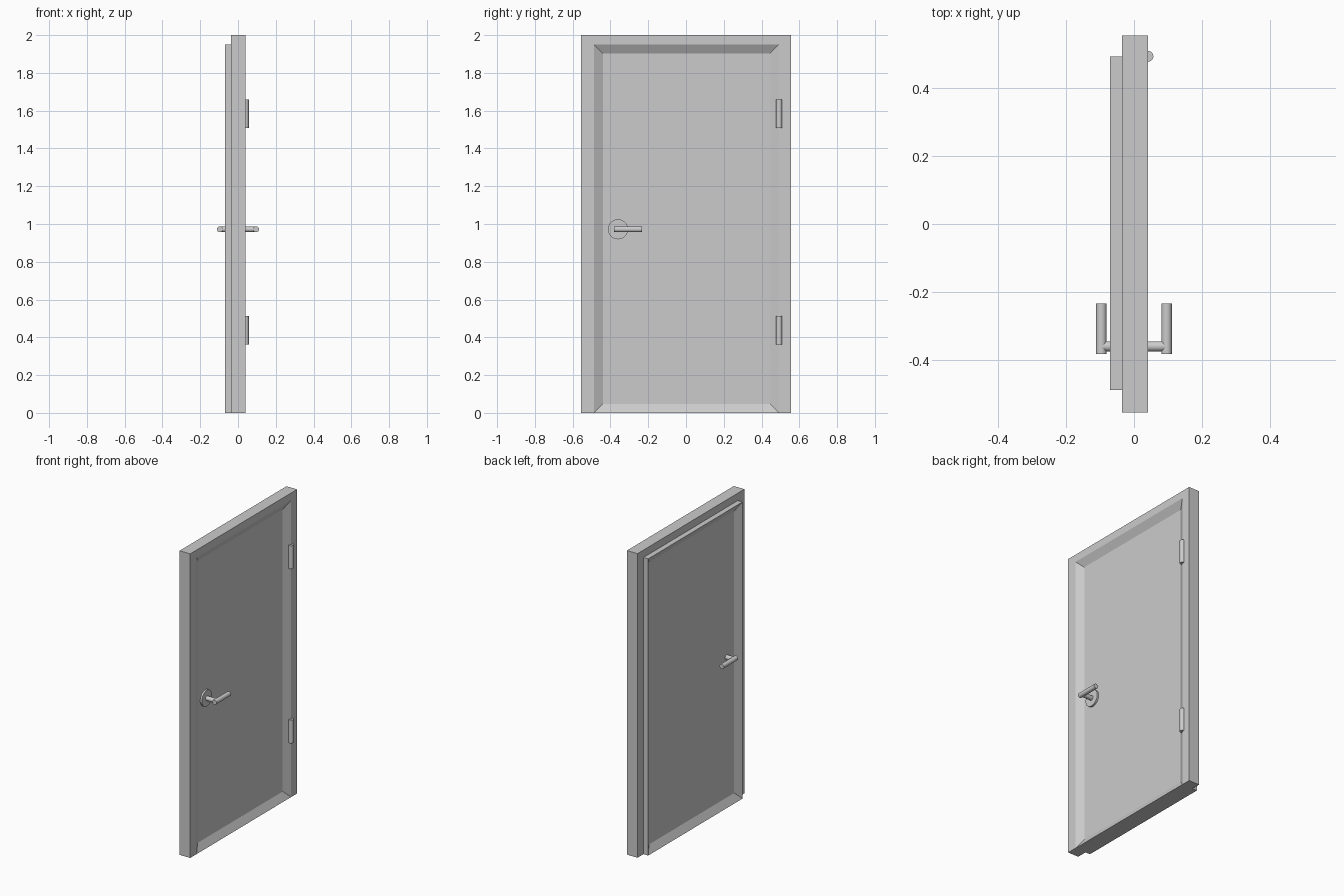
import bpy, bmesh
from mathutils import Matrix, Vector

if "Cube" in bpy.data.objects:
    bpy.data.objects.remove(bpy.data.objects["Cube"])


def add_mesh(name, bm):
    bmesh.ops.recalc_face_normals(bm, faces=bm.faces)
    me = bpy.data.meshes.new(name)
    bm.to_mesh(me)
    bm.free()
    ob = bpy.data.objects.new(name, me)
    bpy.context.collection.objects.link(ob)
    return ob


def cylinder(name, start, end, radius, sides=24):
    """Smooth-sided cylinder running from start to end."""
    start, end = Vector(start), Vector(end)
    axis = end - start
    turn = axis.to_track_quat('Z', 'Y').to_matrix().to_4x4()
    bm = bmesh.new()
    bmesh.ops.create_cone(bm, cap_ends=True, segments=sides, radius1=radius, radius2=radius,
                          depth=axis.length, matrix=Matrix.Translation((start + end) / 2) @ turn)
    for f in bm.faces:
        f.smooth = len(f.verts) == 4
    for e in bm.edges:
        e.smooth = all(f.smooth for f in e.link_faces)
    return add_mesh(name, bm)


W, TOP = 0.555, 2.0                        # frame half width, height
Y0, Y1, LEAF_TOP = -0.488, 0.493, 1.951    # leaf opening

# Frame: upside-down U profile, extruded through its thickness
bm = bmesh.new()
outline = [(-W, 0), (-W, TOP), (W, TOP), (W, 0), (Y1, 0), (Y1, LEAF_TOP), (Y0, LEAF_TOP), (Y0, 0)]
face = bm.faces.new([bm.verts.new((-0.036, y, z)) for y, z in outline])
ext = bmesh.ops.extrude_face_region(bm, geom=[face])
bmesh.ops.translate(bm, vec=(0.077, 0, 0),
                    verts=[g for g in ext['geom'] if isinstance(g, bmesh.types.BMVert)])
add_mesh("door_frame", bm)

# Leaf: box with a bevelled recessed panel on both faces
bm = bmesh.new()
x0, x1 = -0.07, 0.041
size = Vector((x1 - x0, Y1 - Y0, LEAF_TOP))
centre = Vector(((x0 + x1) / 2, (Y0 + Y1) / 2, LEAF_TOP / 2))
bmesh.ops.create_cube(bm, size=1, matrix=Matrix.Translation(centre) @ Matrix.Diagonal((*size, 1)))
bm.normal_update()
panels = [f for f in bm.faces if abs(f.normal.x) > 0.9]
bmesh.ops.inset_individual(bm, faces=panels, thickness=0.068, depth=-0.027)
add_mesh("door_leaf", bm)

# Handle: spindle through the leaf, a lever on each side, rose on the front side
HY, HZ = -0.36, 0.972
cylinder("handle_spindle", (-0.096, HY, HZ), (0.096, HY, HZ), 0.015)
for side, sx in (("front", 1), ("back", -1)):
    cylinder("lever_" + side, (sx * 0.096, -0.382, HZ), (sx * 0.096, -0.234, HZ), 0.0155)
cylinder("handle_rose", (0.005, HY, HZ), (0.026, HY, HZ), 0.053, 32)

# Hinges
for name, z in (("hinge_lower", 0.361), ("hinge_upper", 1.507)):
    cylinder(name, (0.041, Y1, z), (0.041, Y1, z + 0.153), 0.016)
